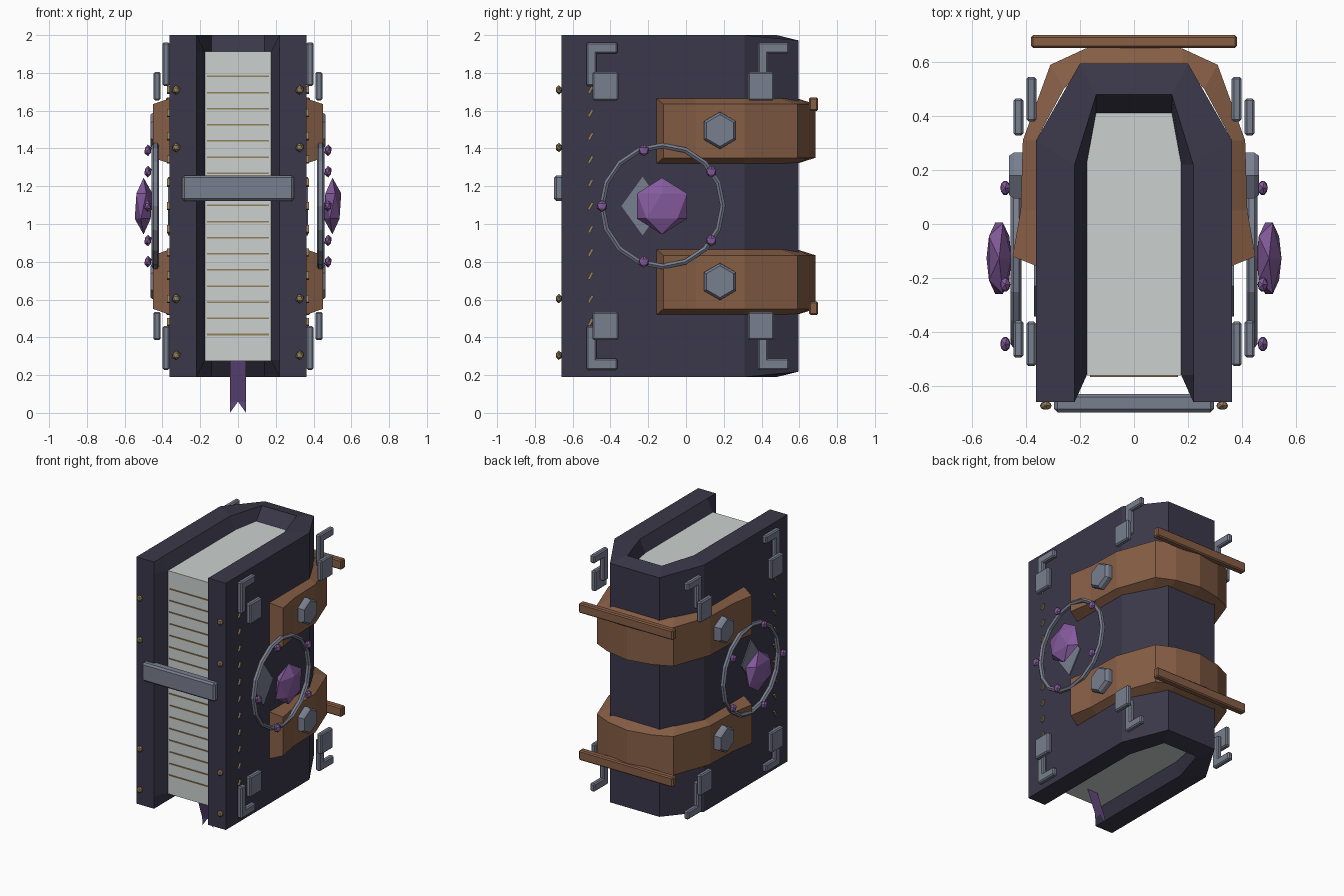
import bpy, bmesh, math
from mathutils import Matrix, Vector

if "Cube" in bpy.data.objects:
    bpy.data.objects.remove(bpy.data.objects["Cube"])

def mat(name, r, g, b):
    m = bpy.data.materials.new(name)
    m.diffuse_color = (r, g, b, 1)
    m.use_nodes = True
    m.node_tree.nodes["Principled BSDF"].inputs["Base Color"].default_value = m.diffuse_color
    return m

COVER = mat("dark cover", .043, .039, .067)
PAPER = mat("pale paper", .60, .64, .63)
LEATHER = mat("brown leather", .24, .112, .06)
STEEL = mat("blue steel", .19, .21, .275)
GEM = mat("purple gem", .235, .105, .34)
RIBBON = mat("ribbon purple", .13, .07, .22)
GOLD = mat("old gold", .30, .21, .10)
MID = 1.095          # height of the mirror plane between top and bottom

def finish(name, bm, material):
    bmesh.ops.recalc_face_normals(bm, faces=bm.faces)
    me = bpy.data.meshes.new(name)
    bm.to_mesh(me)
    bm.free()
    me.materials.append(material)
    ob = bpy.data.objects.new(name, me)
    bpy.context.collection.objects.link(ob)

def box(bm, x, y, z, bevel=0, tilt=0):
    """Box from three (min, max) ranges, optionally bevelled and tilted about x."""
    lo, hi = zip(*(sorted(r) for r in (x, y, z)))
    c = [(a + b) / 2 for a, b in zip(lo, hi)]
    d = [b - a for a, b in zip(lo, hi)]
    m = Matrix.Translation(c) @ Matrix.Rotation(tilt, 4, 'X') @ Matrix.Diagonal((*d, 1))
    vs = bmesh.ops.create_cube(bm, size=1, matrix=m)['verts']
    if bevel:
        es = list({e for v in vs for e in v.link_edges})
        bmesh.ops.bevel(bm, geom=es, offset=bevel, segments=1, affect='EDGES')

def ball(bm, c, r):
    bmesh.ops.create_icosphere(bm, subdivisions=1, radius=1,
                               matrix=Matrix.Translation(c) @ Matrix.Diagonal((*r, 1)))

def skin(bm, rings, closed=False):
    """Join equal closed rings of points into a tube."""
    vr = [[bm.verts.new(p) for p in ring] for ring in rings]
    n = len(vr[0])
    for i in range(len(vr) if closed else len(vr) - 1):
        a, b = vr[i], vr[(i + 1) % len(vr)]
        for j in range(n):
            bm.faces.new((a[j], a[(j + 1) % n], b[(j + 1) % n], b[j]))
    if not closed:
        bm.faces.new(vr[0])
        bm.faces.new(vr[-1])

# Cover: U-shaped shell with a chamfered spine and a flared inner rim
half = [((.363, -.66), (.22, -.66), (.22, -.66), 0),
        ((.363, -.56), (.22, -.56), (.175, -.56), 0),
        ((.363, .31), (.22, .22), (.175, .22), 0),
        ((.20, .595), (.14, .48), (.14, .41), .028)]
stations = [(s, st) for s, seq in ((-1, half), (1, half[::-1])) for st in seq]
rings = []
for s, (o, r, d, drop) in stations:
    up = [(o, 2 - drop), (r, 2), (d, 1.91)]
    ring = [(s * p[0], p[1], z) for p, z in up]
    rings.append(ring + [(x, y, 2 * MID - z) for x, y, z in ring[::-1]])
bm = bmesh.new()
skin(bm, rings)
finish("book_cover", bm, COVER)

# Page block and gilded page lines on its fore edge
bm = bmesh.new()
box(bm, (-.175, .175), (-.562, .415), (.275, 1.912))
finish("page_block", bm, PAPER)
bm = bmesh.new()
for i in range(17):
    z = .415 + .0854 * i
    box(bm, (-.163, .163), (-.567, -.56), (z - .004, z + .004))
finish("page_lines", bm, GOLD)

# Leather bands around the spine, with a tie bar behind each
inner = [(.363, -.155), (.363, .05), (.363, .31), (.26, .50), (.18, .59), (0, .59)]
outer = [(.45, -.12), (.42, .05), (.412, .31), (.31, .59), (.18, .65), (0, .685)]
for name, zc, zb in (("upper", 1.4925, 1.635), ("lower", .6925, .555)):
    pairs = list(zip(inner, outer))
    path = [(-1, p) for p in pairs] + [(1, p) for p in pairs[-2::-1]]
    bm = bmesh.new()
    skin(bm, [[(s * i[0], i[1], zc - .172), (s * o[0], o[1], zc - .142),
               (s * o[0], o[1], zc + .142), (s * i[0], i[1], zc + .172)]
              for s, (i, o) in path])
    finish(name + "_leather_band", bm, LEATHER)
    bm = bmesh.new()
    box(bm, (-.382, .382), (.652, .70), (zb - .036, zb + .036), .008)
    finish(name + "_tie_bar", bm, LEATHER)

# Front clasp
bm = bmesh.new()
box(bm, (-.296, .296), (-.698, -.63), (1.122, 1.257), .012)
finish("front_clasp", bm, STEEL)

# Ribbon bookmark with a notched tail
bm = bmesh.new()
prof = [(-.43, .28), (-.40, .19), (-.355, .06)]
rows = [[bm.verts.new((x, y, z)) for x in (-.043, 0, .043)] for y, z in prof]
rows.append([bm.verts.new((-.043, -.348, .0)), None, bm.verts.new((.043, -.348, .0))])
for a, b in zip(rows[:2], rows[1:3]):
    for j in (0, 1):
        bm.faces.new((a[j], a[j + 1], b[j + 1], b[j]))
for j in (0, 2):
    bm.faces.new((rows[2][j], rows[2][1], rows[3][j]))
bmesh.ops.solidify(bm, geom=bm.faces[:], thickness=.004)
finish("ribbon_bookmark", bm, RIBBON)

# Rivets on the front edges
bm = bmesh.new()
for s in (-1, 1):
    for z in (.305, .605, 1.405, 1.71):
        ball(bm, (s * .327, -.673, z), (.024, .018, .025))
finish("front_rivets", bm, GOLD)

# Fittings on both side boards
for s, side in ((-1, "left"), (1, "right")):
    # slanted stitches
    bm = bmesh.new()
    for k in range(-5, 6):
        z = MID + .123 * k
        box(bm, (s * .355, s * .375), (-.512, -.498), (z - .021, z + .021), tilt=-.5)
    finish(side + "_stitches", bm, GOLD)

    # corner hooks and studs, mirrored top and bottom
    bm = bmesh.new()
    for y0, ys in ((-.527, -.495), (.38, .328)):
        for f in (-1, 1):
            zr = lambda a, b: (MID + f * (a - MID), MID + f * (b - MID))
            box(bm, (s * .362, s * .399), (y0, y0 + .165), zr(1.903, 1.962), .008)
            box(bm, (s * .362, s * .399), (y0, y0 + .054), zr(1.73, 1.96), .008)
            box(bm, (s * .41, s * .447), (ys, ys + .137), zr(1.655, 1.805), .008)
    finish(side + "_corner_fittings", bm, STEEL)

    # hexagonal bolts on the bands
    bm = bmesh.new()
    for z in (1.495, .695):
        skin(bm, [[(s * x, .18 + r * math.sin(a), z + r * math.cos(a))
                   for a in (math.tau * i / 6 for i in range(6))]
                  for x, r in ((.38, .098), (.445, .098), (.463, .084))])
    finish(side + "_hex_bolts", bm, STEEL)

    # medallion ring
    bm = bmesh.new()
    rings = []
    for i in range(16):
        a = math.tau * i / 16
        rings.append([(s * (.437 + .02 * math.cos(b)),
                       -.125 + (.32 + .016 * math.sin(b)) * math.cos(a),
                       MID + (.32 + .016 * math.sin(b)) * math.sin(a))
                      for b in (math.tau * j / 6 for j in range(6))])
    skin(bm, rings, closed=True)
    finish(side + "_medallion_ring", bm, STEEL)

    # diamond plate behind the gem
    bm = bmesh.new()
    skin(bm, [[(s * x, -.23 + y, MID + z) for y, z in
               ((-.112, 0), (0, .155), (.112, 0), (0, -.155))] for x in (.36, .37)])
    finish(side + "_diamond_plate", bm, STEEL)

    # large gem and five small ones on the ring
    bm = bmesh.new()
    ball(bm, (s * .5, -.127, MID), (.052, .155, .15))
    finish(side + "_large_gem", bm, GEM)
    bm = bmesh.new()
    for i in range(5):
        a = math.pi + math.tau * i / 5
        ball(bm, (s * .477, -.125 + .32 * math.cos(a), MID + .31 * math.sin(a)),
             (.021, .03, .031))
    finish(side + "_small_gems", bm, GEM)
